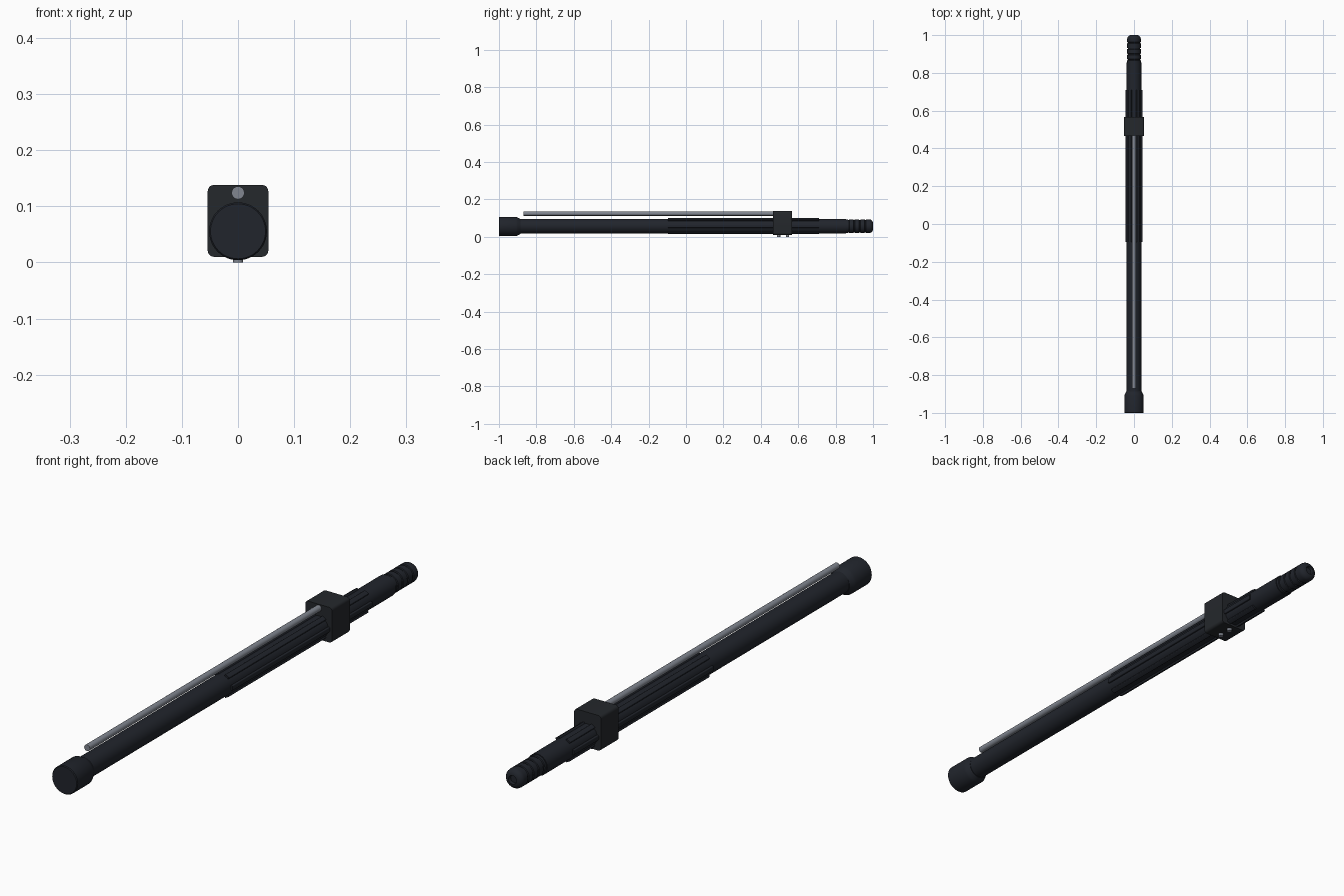
import bpy, bmesh, math

if "Cube" in bpy.data.objects:
    bpy.data.objects.remove(bpy.data.objects["Cube"])

ZC = 0.057  # height of the main axis


def material(name, rgb):
    m = bpy.data.materials.new(name)
    m.diffuse_color = (*rgb, 1)
    m.use_nodes = True
    m.node_tree.nodes["Principled BSDF"].inputs["Base Color"].default_value = m.diffuse_color
    return m


DARK = material("dark_polymer", (0.015, 0.018, 0.025))
BLOCK = material("dark_metal", (0.018, 0.021, 0.025))
STEEL = material("steel", (0.22, 0.24, 0.28))


def finish(name, bm, mat, angle=35):
    bmesh.ops.remove_doubles(bm, verts=bm.verts, dist=1e-6)
    bmesh.ops.recalc_face_normals(bm, faces=bm.faces)
    me = bpy.data.meshes.new(name)
    bm.to_mesh(me)
    bm.free()
    ob = bpy.data.objects.new(name, me)
    bpy.context.collection.objects.link(ob)
    me.materials.append(mat)
    bpy.ops.object.select_all(action='DESELECT')
    ob.select_set(True)
    bpy.context.view_layer.objects.active = ob
    bpy.ops.object.shade_smooth_by_angle(angle=math.radians(angle))
    return ob


def lathe(name, profile, mat, z=ZC, sides=48):
    """Revolve (radius, y) points around the long axis."""
    bm = bmesh.new()
    vs = [bm.verts.new((r, y, z)) for r, y in profile]
    es = [bm.edges.new(p) for p in zip(vs, vs[1:])]
    bmesh.ops.spin(bm, geom=vs + es, cent=(0, 0, z), axis=(0, 1, 0),
                   angle=math.tau, steps=sides)
    return finish(name, bm, mat)


def rounded_bar(name, x, z, w, h, y0, y1, r, mat, turn=0):
    """Rounded rectangle in xz, extruded along y."""
    bm = bmesh.new()
    pts = []
    for k, (sx, sz) in enumerate([(1, 1), (-1, 1), (-1, -1), (1, -1)]):
        for i in range(6):
            a = math.pi / 2 * (k + i / 5)
            u = sx * (w / 2 - r) + r * math.cos(a)
            v = sz * (h / 2 - r) + r * math.sin(a)
            c, s = math.cos(turn), math.sin(turn)
            pts.append((x + u * c - v * s, y0, z + u * s + v * c))
    f = bm.faces.new([bm.verts.new(p) for p in pts])
    ext = bmesh.ops.extrude_face_region(bm, geom=[f], use_keep_orig=True)
    vs = [g for g in ext['geom'] if isinstance(g, bmesh.types.BMVert)]
    bmesh.ops.translate(bm, verts=vs, vec=(0, y1 - y0, 0))
    return finish(name, bm, mat)


# Main tube
lathe("main_tube", [(0, -0.92), (0.039, -0.92), (0.039, 0.855), (0, 0.855)], DARK)

# Flared end cap at the front
lathe("end_cap", [(0, -1), (0.049, -1), (0.0515, -0.997), (0.0515, -0.908),
                  (0.048, -0.9), (0.040, -0.885), (0.038, -0.885)], DARK, z=0.0555)

# Stepped tip with ring grooves and a shallow socket at the back
tip = [(0.036, 0.84)]
for y in (0.865, 0.895, 0.925, 0.955):
    tip += [(0.036, y), (0.033, y + 0.002), (0.033, y + 0.006), (0.036, y + 0.008)]
for i in range(7):
    a = math.pi / 2 * i / 6
    tip.append((0.016 + 0.020 * math.cos(a), 0.98 + 0.020 * math.sin(a)))
tip += [(0.014, 0.99), (0, 0.99)]
lathe("ringed_tip", tip, DARK)

# Six lengthwise grip ribs
for i in range(6):
    a = math.tau * i / 6
    rounded_bar(f"grip_rib_{i + 1}", 0.039 * math.cos(a), ZC + 0.039 * math.sin(a),
                0.012, 0.018, -0.095, 0.71, 0.003, DARK, a)

# Clamp block joining tube and rod
rounded_bar("clamp_block", 0, 0.074, 0.108, 0.128, 0.465, 0.567, 0.011, BLOCK)

# Slim parallel rod
lathe("guide_rod", [(0, -0.87), (0.0115, -0.87), (0.0115, 0.48), (0, 0.48)],
      STEEL, z=0.124, sides=24)

# Two clamp screws underneath
for i, y in enumerate((0.495, 0.543)):
    bm = bmesh.new()
    bmesh.ops.create_cone(bm, cap_ends=True, segments=20, radius1=0.009,
                          radius2=0.009, depth=0.02)
    bmesh.ops.translate(bm, verts=bm.verts, vec=(0, y, 0.01))
    finish(f"clamp_screw_{i + 1}", bm, STEEL)
